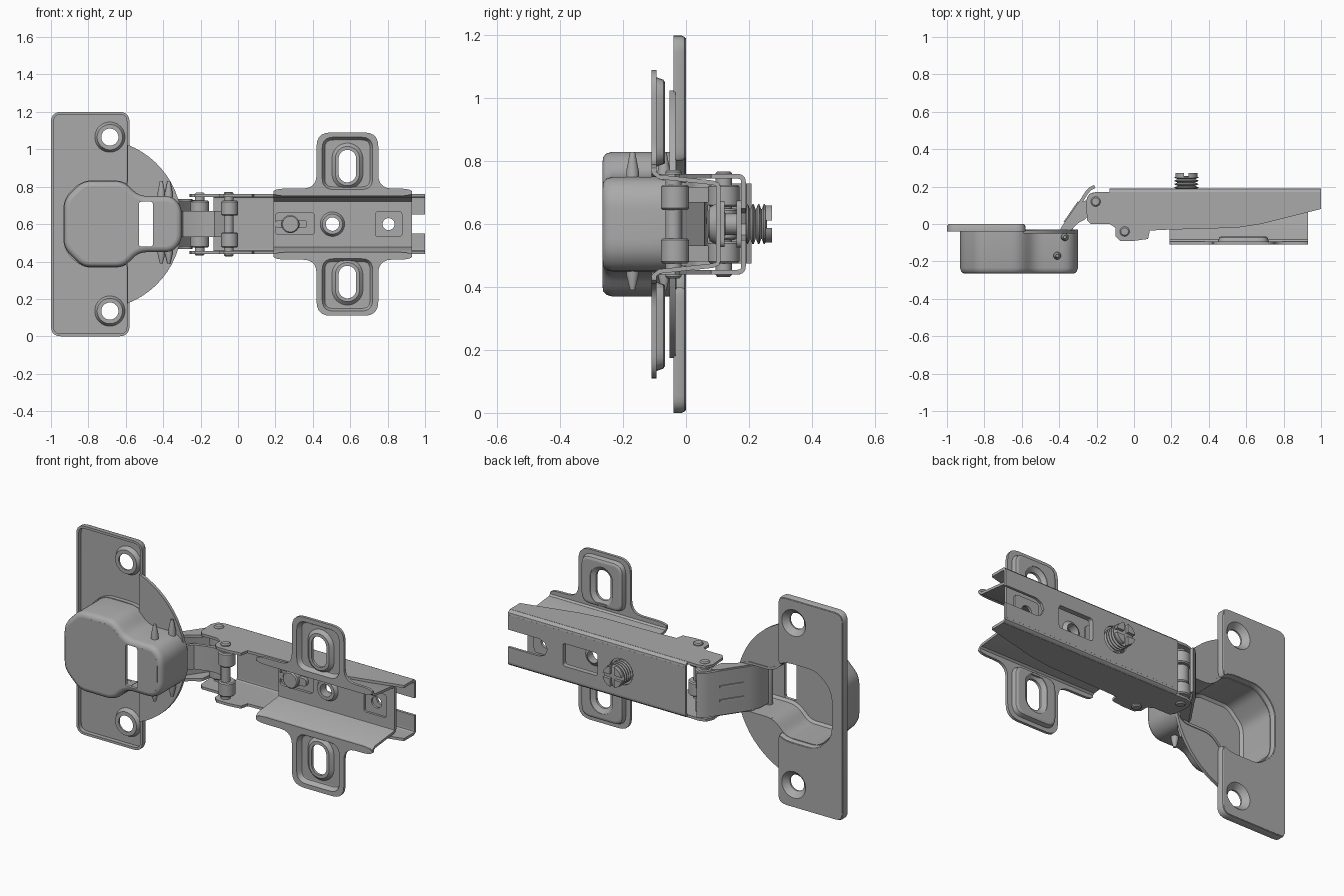
import bpy, bmesh, math
from mathutils import Matrix, Vector

cube = bpy.data.objects.get("Cube")
if cube:
    bpy.data.objects.remove(cube)

steel = bpy.data.materials.new("brushed_grey_steel")
steel.use_nodes = True
steel.diffuse_color = (0.4, 0.4, 0.4, 1)
for node in steel.node_tree.nodes:
    if node.type == 'BSDF_PRINCIPLED':
        node.inputs["Base Color"].default_value = (0.4, 0.4, 0.4, 1)

# Drawing planes, named by the axis along which a part is extruded
AXIS = {'x': Matrix(((0, 0, 1), (1, 0, 0), (0, 1, 0))).to_4x4(),
        'y': Matrix(((1, 0, 0), (0, 0, 1), (0, 1, 0))).to_4x4(),
        'z': Matrix.Identity(4)}
MID = 0.6


def finish(name, bm, axis):
    bm.transform(AXIS[axis])
    bmesh.ops.recalc_face_normals(bm, faces=bm.faces)
    mesh = bpy.data.meshes.new(name)
    bm.to_mesh(mesh)
    bm.free()
    mesh.materials.append(steel)
    ob = bpy.data.objects.new(name, mesh)
    bpy.context.collection.objects.link(ob)
    bpy.ops.object.select_all(action='DESELECT')
    ob.select_set(True)
    bpy.context.view_layer.objects.active = ob
    bpy.ops.object.shade_smooth_by_angle(angle=math.radians(35))
    return ob


def rounded(pts, r, n=5):
    """Polygon with softened corners."""
    out, pts = [], [Vector(p) for p in pts]
    for i, p in enumerate(pts):
        a, b = pts[i - 1] - p, pts[(i + 1) % len(pts)] - p
        a, b = [p + v.normalized() * min(r, v.length * 0.45) for v in (a, b)]
        for k in range(n + 1):
            t = k / n
            out.append(a * (1 - t) ** 2 + p * 2 * t * (1 - t) + b * t * t)
    return out


def rect(x0, x1, y0, y1, r=0.03):
    return rounded([(x0, y0), (x1, y0), (x1, y1), (x0, y1)], r)


def stadium(x, y, r, h=0.0, n=28):
    pts = []
    for k in range(n):
        a = math.tau * (k + 0.5) / n
        pts.append(Vector((x + r * math.cos(a), y + r * math.sin(a) + math.copysign(h, math.sin(a)))))
    return pts


def inset(pts, d):
    """Move an outline inward by d (outward when negative)."""
    n = len(pts)
    area = sum(pts[i - 1].cross(pts[i]) for i in range(n))
    s = d if area > 0 else -d
    out = []
    for i in range(n):
        t = (pts[(i + 1) % n] - pts[i - 1]).normalized()
        out.append(pts[i] + Vector((-t.y, t.x)) * s)
    return out


def ribbon(path, w):
    """Outline of a bent sheet following a path."""
    p = [Vector(q) for q in path]
    a, b = [], []
    for i, q in enumerate(p):
        t = (p[min(i + 1, len(p) - 1)] - p[max(i - 1, 0)]).normalized()
        side = Vector((-t.y, t.x)) * w / 2
        a.append(q + side)
        b.append(q - side)
    return a + b[::-1]


def plate(name, loops, lo, hi, axis='y'):
    """Flat sheet from an outline followed by its holes."""
    curve = bpy.data.curves.new(name, 'CURVE')
    curve.dimensions = '2D'
    curve.fill_mode = 'BOTH'
    curve.extrude = (hi - lo) / 2
    for loop in loops:
        sp = curve.splines.new('POLY')
        sp.points.add(len(loop) - 1)
        for pt, q in zip(sp.points, loop):
            pt.co = (q[0], q[1], 0, 1)
        sp.use_cyclic_u = True
    tmp = bpy.data.objects.new(name + "_outline", curve)
    bpy.context.collection.objects.link(tmp)
    dg = bpy.context.evaluated_depsgraph_get()
    mesh = bpy.data.meshes.new_from_object(tmp.evaluated_get(dg))
    bm = bmesh.new()
    bm.from_mesh(mesh)
    bpy.data.objects.remove(tmp)
    bpy.data.meshes.remove(mesh)
    bmesh.ops.remove_doubles(bm, verts=bm.verts, dist=0.0001)
    bmesh.ops.translate(bm, verts=bm.verts, vec=(0, 0, (lo + hi) / 2))
    return finish(name, bm, axis)


def loft(name, outline, section, axis='y', closed=True):
    """Sweep a section of (inset, height) pairs around an outline."""
    bm = bmesh.new()
    rings = [[bm.verts.new((q.x, q.y, h)) for q in inset(outline, d)] for d, h in section]
    n = len(outline)
    for j in range(len(rings) if closed else len(rings) - 1):
        a, b = rings[j], rings[(j + 1) % len(rings)]
        for i in range(n):
            k = (i + 1) % n
            bm.faces.new((a[i], a[k], b[k], b[i]))
    if not closed:
        bm.faces.new(rings[0])
        bm.faces.new(rings[-1])
    return finish(name, bm, axis)


def rod(name, x, y, r, lo, hi, axis='z', b=0.006):
    return loft(name, stadium(x, y, r), [(b, lo), (0, lo + b), (0, hi - b), (b, hi)], axis, False)


def mirrored(half):
    """Complete an upper outline with its reflection about mid height."""
    return [(x, MID + v) for x, v in half] + [(x, MID - v) for x, v in half[::-1]]


# Cup flange: sheet with a turned rim and two countersunk holes
flange = rounded(mirrored([(-0.92, 0.13), (-0.83, 0.22), (-0.63, 0.22), (-0.58, 0.19),
                           (-0.58, 0.6), (-1, 0.6)]), 0.055)
screw_holes = [stadium(-0.685, MID + s * 0.465, 0.046) for s in (1, -1)]
plate("cup_flange", [inset(flange, 0.008)] + [inset(h, -0.03) for h in screw_holes], -0.016, 0)
loft("flange_rim", flange, [(0, -0.04), (0, -0.014), (0.005, -0.004), (0.014, 0), (0.014, -0.04)])
for h in screw_holes:
    loft("countersunk_boss", h, [(-0.036, -0.014), (-0.022, -0.04), (0, -0.04), (0, -0.03), (-0.03, 0)])

# Half round shoulder beside the flange
arc = [(-0.755 + 0.455 * math.cos(a), 0.455 * math.sin(a))
       for a in [math.radians(69 - 69 * k / 12) for k in range(13)]]
notch = [(-0.32, 0.1), (-0.35, 0.14), (-0.52, 0.14), (-0.592, 0.2)]
plate("cup_shoulder", [[(x, MID + v) for x, v in arc] + [(x, MID - v) for x, v in arc[-2::-1]]
                       + [(x, MID - v) for x, v in notch[::-1]] + [(x, MID + v) for x, v in notch]],
      -0.052, -0.034)

# Deep cup with a window in its floor
cup = rounded(mirrored([(-0.93, 0.13), (-0.83, 0.23), (-0.61, 0.23), (-0.53, 0.15),
                        (-0.35, 0.15), (-0.3, 0.09)]), 0.045)
loft("cup_wall", cup, [(0, -0.03), (0, -0.235), (0.006, -0.254), (0.016, -0.263), (0.03, -0.265),
                       (0.03, -0.247), (0.016, -0.235), (0.014, -0.03)])
plate("cup_floor", [inset(cup, 0.028), rect(-0.53, -0.455, 0.48, 0.72, 0.015)], -0.265, -0.247)
for x, y in ((-0.37, -0.07), (-0.41, -0.17)):
    loft("cup_pin", stadium(x, y, 0.02), [(0.012, 0.39), (0, 0.44), (0, 0.77), (0.012, 0.83)], 'z', False)

# Outer link: bent sheet with side cheeks and pressed ribs
link = [(-0.41, -0.16), (-0.405, -0.08), (-0.38, -0.02), (-0.28, 0.125), (-0.255, 0.165), (-0.235, 0.188), (-0.21, 0.2)]
plate("outer_link", [ribbon(link, 0.018)], 0.475, 0.73, 'z')
cheek = rounded([(-0.405, -0.06), (-0.28, 0.12), (-0.24, 0.13), (-0.25, 0.03), (-0.3, 0.005), (-0.36, -0.06)], 0.02)
for s in (1, -1):
    plate("link_cheek", [cheek], MID + s * 0.125 - 0.008, MID + s * 0.125 + 0.008, 'z')
    plate("link_rib", [ribbon([(-0.372, 0.009), (-0.296, 0.119)], 0.01)],
          MID + s * 0.04 - 0.006, MID + s * 0.04 + 0.006, 'z')

# Inner link
inner = [(-0.37, -0.07), (-0.3, 0.03), (-0.2, 0.06), (-0.12, 0.05), (-0.06, -0.02)]
plate("inner_link", [ribbon(inner, 0.02)], 0.53, 0.67, 'z')

# Pivots
rod("upper_pivot_pin", -0.205, 0.12, 0.026, 0.432, 0.768)
rod("lower_pivot_pin", -0.05, -0.04, 0.026, 0.428, 0.772)
for s in (1, -1):
    rod("upper_knuckle", -0.205, 0.12, 0.05, MID + s * 0.09 - 0.035, MID + s * 0.09 + 0.035)
    rod("lower_knuckle", -0.045, -0.035, 0.045, MID + s * 0.085 - 0.04, MID + s * 0.085 + 0.04)
rod("upper_knuckle_middle", -0.205, 0.12, 0.042, 0.55, 0.65)

# Hinge arm: back web, side walls with ears, rounded folds
side = [(-0.13, 0.17), (-0.2, 0.172), (-0.24, 0.16), (-0.258, 0.12), (-0.25, 0.02), (-0.23, 0.0),
        (-0.13, 0.0), (-0.1, -0.02), (-0.1, -0.065), (-0.075, -0.09), (0.0, -0.09), (0.075, -0.08),
        (0.085, -0.035), (0.19, -0.03), (0.55, -0.02), (0.68, 0.0), (1, 0.08), (1, 0.17)]
web = [(-0.13, 0.465), (1, 0.465), (1, 0.55), (0.8, 0.55), (0.765, 0.565), (0.75, 0.6),
       (0.765, 0.635), (0.8, 0.65), (1, 0.65), (1, 0.735), (-0.13, 0.735)]
access = rect(0.43, 0.65, 0.535, 0.665, 0.015)
plate("arm_web", [web, access, stadium(0.28, MID, 0.075)], 0.175, 0.19)
loft("access_lip", access, [(-0.01, 0.16), (-0.01, 0.18), (0, 0.18), (0, 0.16)])
for s in (1, -1):
    plate("arm_side", [side], MID + s * 0.1525 - 0.0075, MID + s * 0.1525 + 0.0075, 'z')
    fold = [(0.165, 0.1525), (0.175, 0.15), (0.181, 0.144), (0.1825, 0.132)]
    plate("arm_fold", [ribbon([(y, MID + s * v) for y, v in fold], 0.015)], -0.13, 1, 'x')

# Mounting plate: winged hat section with pressed tabs
for s in (1, -1):
    def flip(pts):
        return [Vector((x, MID + s * v)) for x, v in pts]
    wing = rounded(flip([(0.19, 0.15), (0.19, 0.19), (0.42, 0.19), (0.42, 0.49), (0.75, 0.49),
                         (0.75, 0.19), (0.93, 0.19), (0.93, 0.15)]), 0.075)
    pan = rounded(flip([(0.45, 0.185), (0.72, 0.185), (0.72, 0.465), (0.45, 0.465)]), 0.06)
    slot = stadium(0.585, MID + s * 0.31, 0.047, 0.04)
    plate("plate_wing", [wing, pan], -0.11, -0.094)
    loft("tab_step", pan, [(-0.002, -0.11), (-0.002, -0.094), (0.006, -0.072), (0.015, -0.066),
                           (0.024, -0.066), (0.024, -0.081), (0.014, -0.083)])
    plate("tab_panel", [inset(pan, 0.02), inset(slot, -0.025)], -0.082, -0.066)
    loft("slot_boss", slot, [(-0.036, -0.082), (-0.018, -0.1), (0, -0.1), (0, -0.085), (-0.03, -0.066)])
    wall = [(-0.102, 0.175), (-0.1, 0.162), (-0.085, 0.15), (0.085, 0.132), (0.1, 0.126), (0.103, 0.11)]
    plate("plate_wall", [ribbon([(y, MID + s * v) for y, v in wall], 0.014)], 0.19, 0.93, 'x')

centre_hole, end_hole = stadium(0.505, MID, 0.036), stadium(0.805, MID, 0.032)
pad = rect(0.73, 0.88, 0.53, 0.67, 0.02)
cam_slot = rect(0.2, 0.41, 0.545, 0.66, 0.02)
plate("plate_floor", [rect(0.19, 0.93, 0.475, 0.725, 0.01), inset(centre_hole, -0.02), pad, cam_slot], 0.095, 0.11)
loft("centre_boss", centre_hole, [(-0.03, 0.096), (-0.018, 0.075), (0, 0.075), (0, 0.125), (-0.02, 0.11)])
plate("end_pad", [pad, end_hole], 0.108, 0.122)
loft("end_pad_step", pad, [(-0.003, 0.095), (-0.003, 0.122), (0.004, 0.122), (0.004, 0.095)])
plate("cam_backing", [inset(cam_slot, -0.01)], 0.112, 0.122)
plate("cam_arm", [rect(0.2, 0.37, 0.578, 0.622, 0.02)], 0.09, 0.113)

# Adjusting screw with ridged thread and quartered head
rod("cam_head", 0.28, MID, 0.048, 0.07, 0.115, 'y')
ridges = [(0.03, 0.11), (0.03, 0.165)]
for k in range(5):
    h = 0.168 + k * 0.018
    ridges += [(0.018, h), (0.0, h + 0.007), (0.0, h + 0.011)]
loft("adjusting_screw", stadium(0.28, MID, 0.064), ridges + [(0.02, 0.257)], 'y', False)
for q in range(4):
    a = [math.tau * (q / 4) + 0.2 + k * 0.195 for k in range(7)]
    quarter = [Vector((0.28 + 0.06 * math.cos(t), MID + 0.06 * math.sin(t))) for t in a]
    m = a[3]
    tip = Vector((0.28 + 0.018 * math.cos(m), MID + 0.018 * math.sin(m)))
    loft("screw_head_quarter", quarter + [tip], [(0, 0.25), (0, 0.273)], 'y', False)
